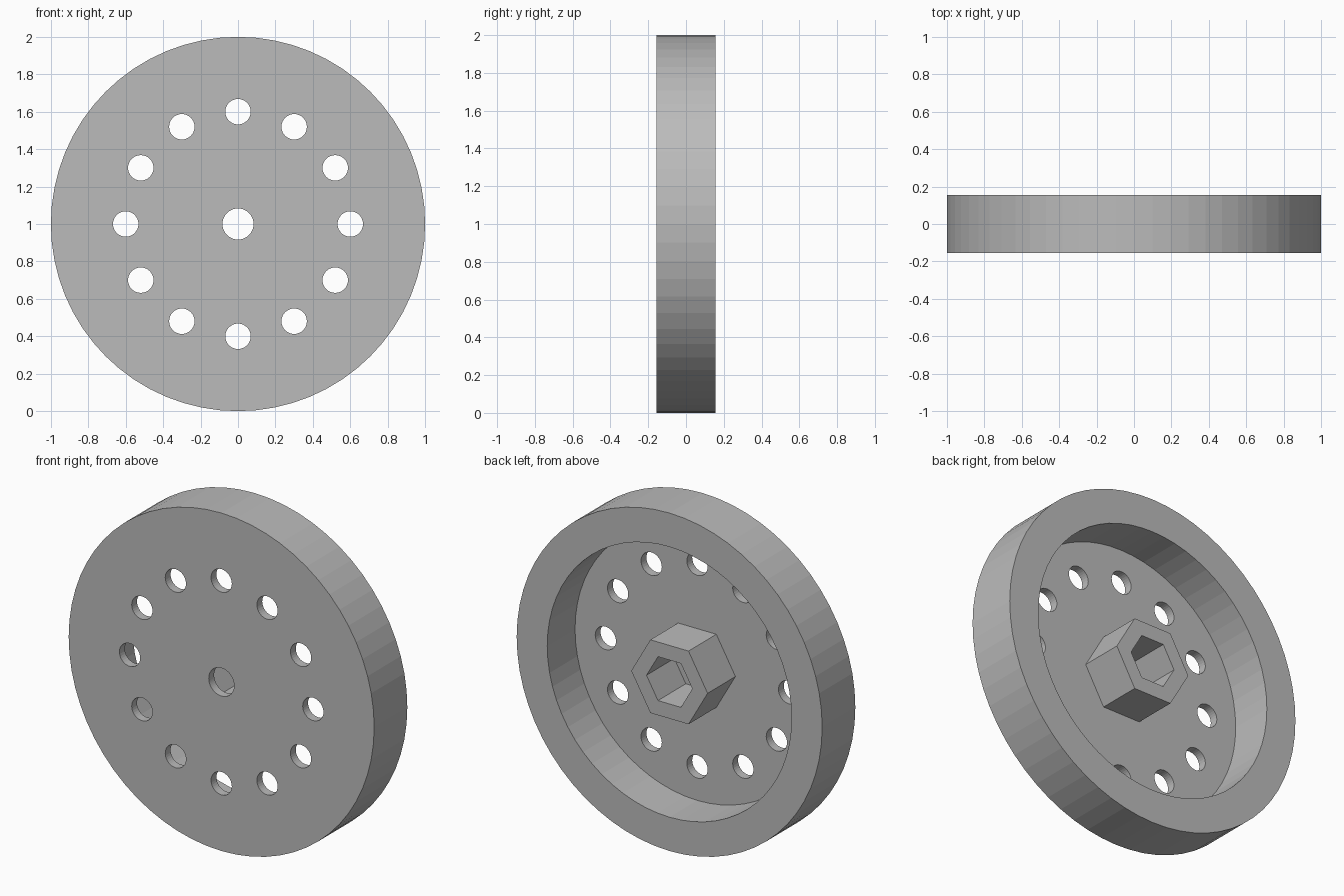
import bpy, bmesh, math
from mathutils import Matrix, Vector

if "Cube" in bpy.data.objects:
    bpy.data.objects.remove(bpy.data.objects["Cube"])

HALF = 0.155          # half of the wheel width
WEB = -0.105          # inner surface of the thin web
CENTRE = Vector((0, 0, 1))

grey = bpy.data.materials.new("plain grey")
grey.diffuse_color = (0.5, 0.5, 0.5, 1)
grey.use_nodes = True
grey.node_tree.nodes["Principled BSDF"].inputs["Base Color"].default_value = grey.diffuse_color


def lathe(name, profile, sides, closed=True):
    """Revolve (radius, y) points about the wheel axle."""
    bm = bmesh.new()
    rings = []
    for r, y in profile:
        rings.append([bm.verts.new(CENTRE + Vector((
            r * math.cos(2 * math.pi * i / sides), y,
            r * math.sin(2 * math.pi * i / sides)))) for i in range(sides)])
    pairs = list(zip(rings, rings[1:]))
    if closed:
        pairs.append((rings[-1], rings[0]))
    for a, b in pairs:
        for i in range(sides):
            j = (i + 1) % sides
            bm.faces.new((a[i], a[j], b[j], b[i]))
    bmesh.ops.recalc_face_normals(bm, faces=bm.faces)
    return finish(name, bm)


def finish(name, bm):
    mesh = bpy.data.meshes.new(name)
    bm.to_mesh(mesh)
    bm.free()
    mesh.materials.append(grey)
    obj = bpy.data.objects.new(name, mesh)
    bpy.context.collection.objects.link(obj)
    return obj


# Dished wheel: rim and thin web, with the axle hole in the middle
wheel = lathe("wheel", [(0.083, -HALF), (1, -HALF), (1, HALF),
                        (0.8, HALF), (0.8, WEB), (0.083, WEB)], 64)

# Ring of twelve round holes through the web
bm = bmesh.new()
for k in range(12):
    a = k * math.pi / 6
    pos = CENTRE + Vector((0.6 * math.cos(a), -0.13, 0.6 * math.sin(a)))
    bmesh.ops.create_cone(bm, cap_ends=True, segments=32, radius1=0.068,
                          radius2=0.068, depth=0.15,
                          matrix=Matrix.Translation(pos) @ Matrix.Rotation(math.pi / 2, 4, 'X'))
cutter = finish("hole_cutter", bm)
cutter.hide_render = True
cutter.hide_set(True)
cut = wheel.modifiers.new("holes", 'BOOLEAN')
cut.operation = 'DIFFERENCE'
cut.solver = 'EXACT'
cut.object = cutter

# Hexagonal hub with a hexagonal socket, flush with the rim
lathe("hex_hub", [(0.25, WEB), (0.25, HALF), (0.15, HALF), (0.15, WEB)], 6, closed=False)
